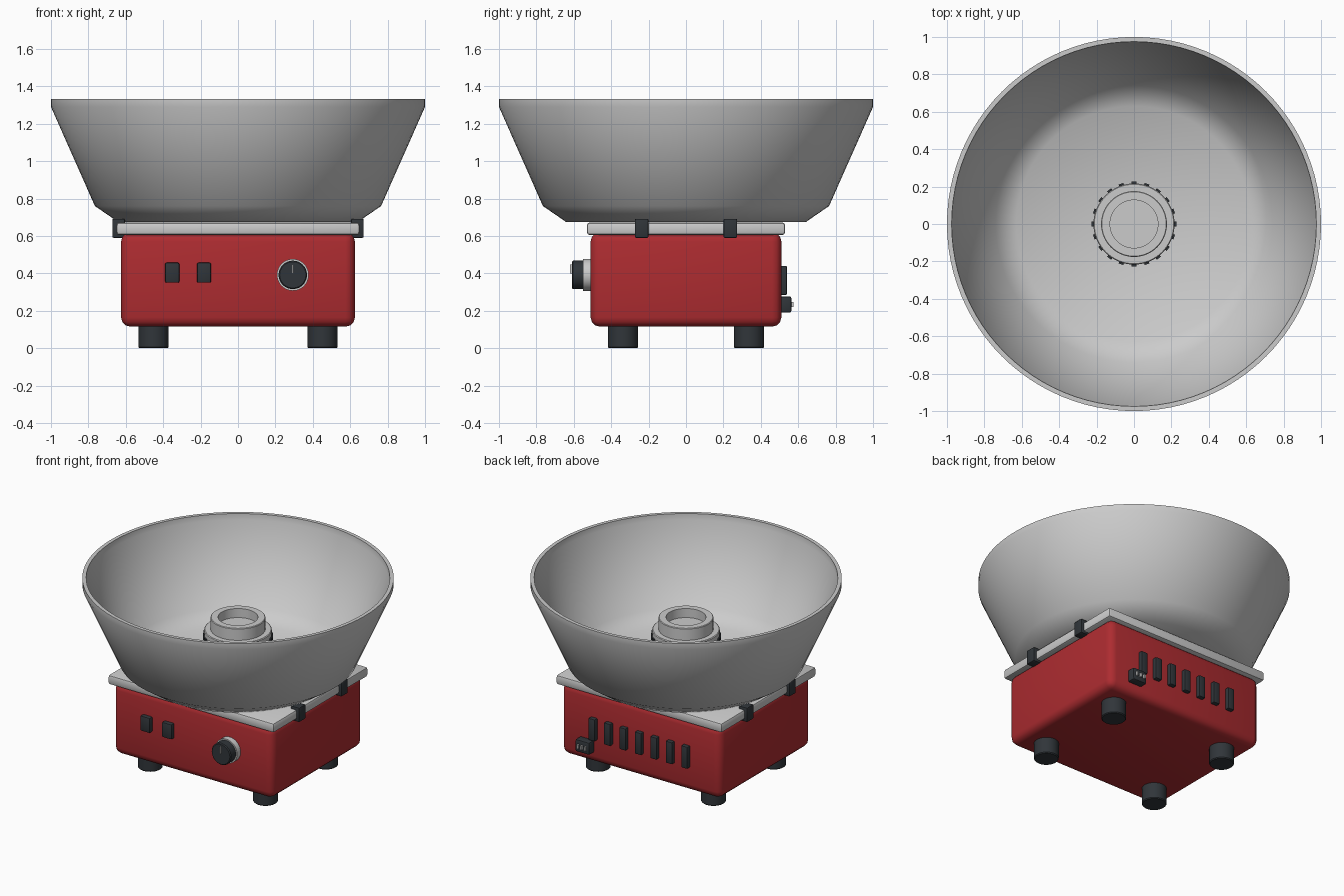
import bpy, bmesh, math
from mathutils import Matrix, Vector

if "Cube" in bpy.data.objects:
    bpy.data.objects.remove(bpy.data.objects["Cube"])


def material(name, rgb):
    m = bpy.data.materials.new(name)
    m.diffuse_color = (*rgb, 1)
    m.use_nodes = True
    m.node_tree.nodes["Principled BSDF"].inputs["Base Color"].default_value = m.diffuse_color
    return m


RED = material("red_enamel", (0.42, 0.025, 0.03))
BLACK = material("black_plastic", (0.03, 0.036, 0.042))


def finish(name, bm, mat=None, angle=35):
    bmesh.ops.recalc_face_normals(bm, faces=bm.faces)
    me = bpy.data.meshes.new(name)
    bm.to_mesh(me)
    bm.free()
    ob = bpy.data.objects.new(name, me)
    bpy.context.collection.objects.link(ob)
    if mat:
        me.materials.append(mat)
    bpy.ops.object.select_all(action='DESELECT')
    ob.select_set(True)
    bpy.context.view_layer.objects.active = ob
    bpy.ops.object.shade_smooth_by_angle(angle=math.radians(angle))
    return ob


def box(name, lo, hi, mat=None, bevel=0.0, segments=2, turn=0.0):
    """Bevelled box between two corners, optionally turned about the z axis."""
    lo, hi = Vector(lo), Vector(hi)
    bm = bmesh.new()
    bmesh.ops.create_cube(bm, size=1)
    bmesh.ops.scale(bm, vec=hi - lo, verts=bm.verts)
    bmesh.ops.translate(bm, vec=(lo + hi) / 2, verts=bm.verts)
    if bevel:
        bmesh.ops.bevel(bm, geom=bm.edges[:], offset=bevel, segments=segments,
                        profile=0.5, affect='EDGES')
    bmesh.ops.rotate(bm, cent=(0, 0, 0), matrix=Matrix.Rotation(turn, 3, 'Z'), verts=bm.verts)
    return finish(name, bm, mat)


def lathe(name, profile, mat=None, place=Matrix(), steps=48, angle=36):
    """Spin an (r, z) profile about z; points with r = 0 close on the axis."""
    bm = bmesh.new()
    vs = [bm.verts.new((r, 0, z)) for r, z in profile]
    es = [bm.edges.new(p) for p in zip(vs, vs[1:])]
    bmesh.ops.spin(bm, geom=vs + es, cent=(0, 0, 0), axis=(0, 0, 1),
                   angle=2 * math.pi, steps=steps)
    bmesh.ops.remove_doubles(bm, verts=bm.verts, dist=1e-5)
    bmesh.ops.transform(bm, matrix=place, verts=bm.verts)
    return finish(name, bm, mat, angle)


# Housing and top plate
box("housing", (-0.625, -0.51, 0.115), (0.625, 0.51, 0.62), RED, 0.05, 3)
box("top_plate", (-0.65, -0.53, 0.605), (0.65, 0.53, 0.672), None, 0.015, 2)

# Feet and plate clips, mirrored to all four corners
for sx in (-1, 1):
    for sy in (-1, 1):
        lathe("foot", [(0, 0), (0.075, 0), (0.08, 0.006), (0.08, 0.135), (0, 0.135)],
              BLACK, Matrix.Translation((sx * 0.452, sy * 0.337, 0)), 32)
        xs = sorted((sx * 0.605, sx * 0.672))
        box("clip", (xs[0], sy * 0.237 - 0.037, 0.59), (xs[1], sy * 0.237 + 0.037, 0.692),
            BLACK, 0.008)

# Catch bowl: thick-walled, flat floor
lathe("bowl", [(0, 0.674), (0.64, 0.674), (0.765, 0.76), (1.0, 1.29), (1.0, 1.332),
               (0.975, 1.332), (0.972, 1.29), (0.74, 0.772), (0.63, 0.7), (0, 0.7)],
      steps=96, angle=40)

# Spinner head with hollow neck
lathe("spinner_head", [(0, 0.69), (0.205, 0.69), (0.205, 0.92), (0.217, 0.925), (0.217, 0.965),
                       (0.212, 0.97), (0.176, 0.97), (0.176, 1.05), (0.172, 1.054),
                       (0.128, 1.054), (0.128, 0.99), (0, 0.99)], steps=64)
for i in range(20):
    box("spinner_fin", (0.195, -0.013, 0.74), (0.226, 0.013, 0.935), BLACK,
        turn=i * math.tau / 20)

# Rocker switches on the front
for x in (-0.352, -0.182):
    box("rocker_switch", (x - 0.038, -0.54, 0.35), (x + 0.038, -0.49, 0.457), BLACK, 0.008)

# Dial: collar, knob and pointer
dial = Matrix.Translation((0.293, 0, 0.392)) @ Matrix.Rotation(math.pi / 2, 4, 'X')
lathe("dial_collar", [(0, 0.49), (0.085, 0.49), (0.085, 0.55), (0, 0.55)], None, dial)
lathe("dial_knob", [(0, 0.53), (0.076, 0.53), (0.076, 0.604), (0.07, 0.61), (0, 0.61)],
      BLACK, dial)
box("dial_pointer", (0.289, -0.62, 0.4), (0.297, -0.6, 0.448))

# Vent louvres on the back
for i in range(-3, 4):
    box("vent_louvre", (i * 0.121 - 0.025, 0.49, 0.285), (i * 0.121 + 0.025, 0.54, 0.44),
        BLACK, 0.006)

# Power inlet with three pins
box("power_inlet", (0.365, 0.49, 0.19), (0.475, 0.563, 0.277), BLACK, 0.01)
for x in (0.39, 0.42, 0.45):
    box("inlet_pin", (x - 0.006, 0.55, 0.22), (x + 0.006, 0.576, 0.248))
